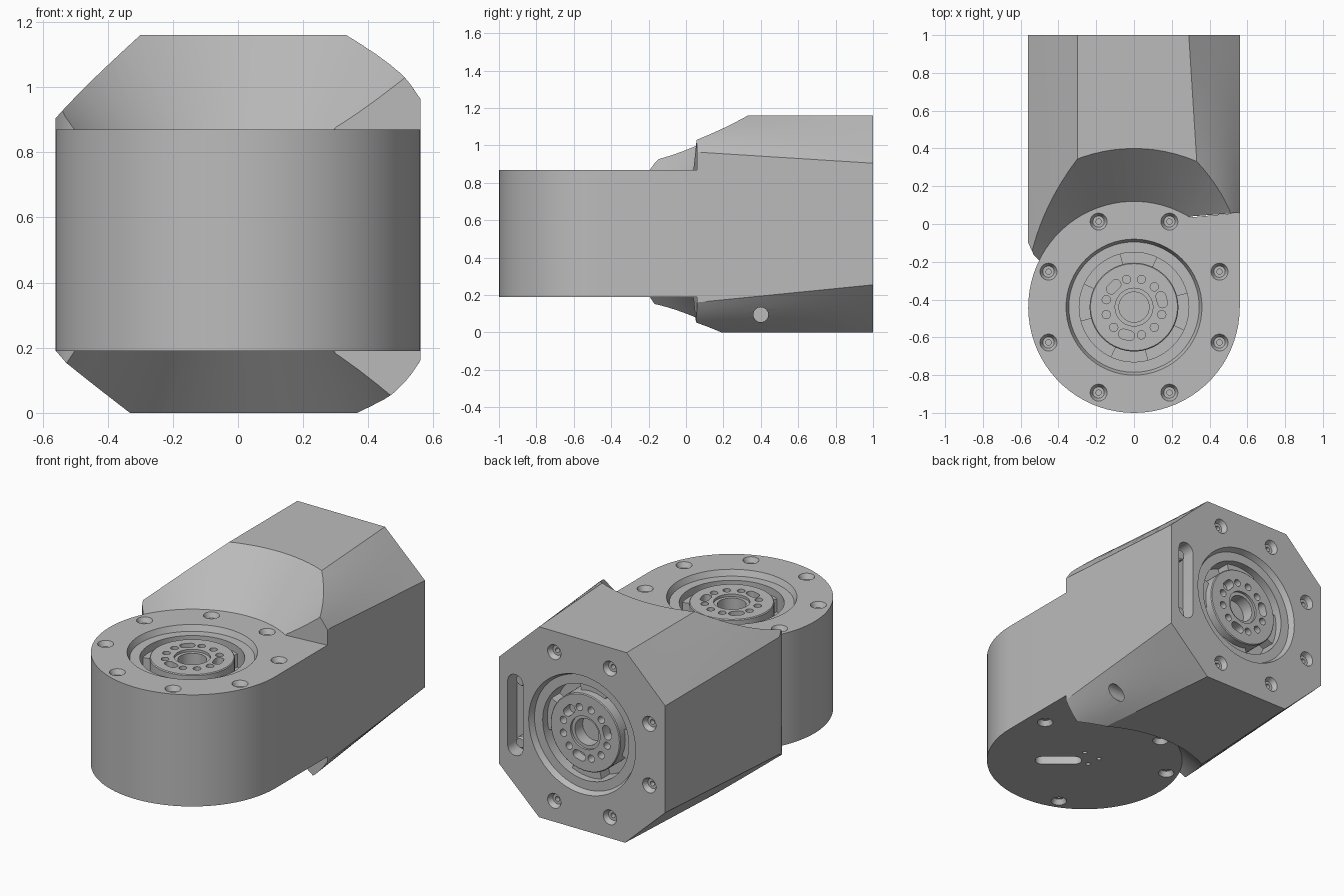
import bpy, bmesh
from math import sin, cos, pi, radians
from mathutils import Matrix, Vector

cube = bpy.data.objects.get("Cube")
if cube:
    bpy.data.objects.remove(cube, do_unlink=True)

grey = bpy.data.materials.new("machined_grey")
grey.use_nodes = True
grey.diffuse_color = (0.5, 0.5, 0.5, 1)
grey.node_tree.nodes["Principled BSDF"].inputs["Base Color"].default_value = (0.5, 0.5, 0.5, 1)

R = 0.56                 # half width and rounded end radius
LOW, HIGH = 0.19, 0.87   # height range of the rounded arm
TOP = 1.16


# ---- helpers ----
def loft(bm, rings, mat=Matrix()):
    """Closed solid through equal-length loops of points."""
    loops = [[bm.verts.new(mat @ Vector(p)) for p in ring] for ring in rings]
    n = len(loops[0])
    for a, b in zip(loops, loops[1:]):
        for i in range(n):
            j = (i + 1) % n
            bm.faces.new((a[i], a[j], b[j], b[i]))
    bm.faces.new(loops[0][::-1])
    bm.faces.new(loops[-1])


def lathe(bm, profile, mat=Matrix(), n=48):
    loft(bm, [[(r * cos(2 * pi * i / n), r * sin(2 * pi * i / n), z) for i in range(n)]
              for r, z in profile], mat)


def prism(bm, outline, z0, z1, mat=Matrix()):
    loft(bm, [[(x, y, z) for x, y in outline] for z in (z0, z1)], mat)


def slot_outline(length, radius, n=10):
    """Round-ended slot along x, centred."""
    pts = []
    for side, start in ((1, -pi / 2), (-1, pi / 2)):
        for i in range(n + 1):
            a = start + pi * i / n
            pts.append((side * length / 2 + radius * cos(a), radius * sin(a)))
    return pts


def make(name, bm):
    bmesh.ops.recalc_face_normals(bm, faces=bm.faces)
    mesh = bpy.data.meshes.new(name)
    bm.to_mesh(mesh)
    bm.free()
    mesh.materials.append(grey)
    obj = bpy.data.objects.new(name, mesh)
    bpy.context.collection.objects.link(obj)
    return obj


def activate(obj):
    bpy.ops.object.select_all(action='DESELECT')
    obj.select_set(True)
    bpy.context.view_layer.objects.active = obj


def boolean(obj, bm, operation='DIFFERENCE'):
    cutter = make("cutter", bm)
    cutter.hide_render = True
    mod = obj.modifiers.new("cut", 'BOOLEAN')
    mod.operation, mod.solver, mod.object = operation, 'EXACT', cutter
    activate(obj)
    bpy.ops.object.modifier_apply(modifier=mod.name)
    bpy.data.objects.remove(cutter, do_unlink=True)


def smooth(obj):
    activate(obj)
    bpy.ops.object.shade_smooth_by_angle(angle=radians(25))


def polar(r, degrees):
    a = radians(degrees)
    return Matrix.Translation((r * cos(a), r * sin(a), 0))


# ---- frames of the three machined faces, local z pointing outward ----
top_face = Matrix.Translation((0, -0.44, HIGH))
bottom_face = Matrix.Translation((0, -0.44, LOW)) @ Matrix.Rotation(pi, 4, 'X')
back_face = Matrix.Translation((0, 1, 0.58)) @ Matrix(
    ((-1, 0, 0, 0), (0, 0, 1, 0), (0, 1, 0, 0), (0, 0, 0, 1)))

BOLT = [(0.045, 0.02), (0.045, 0), (0.03, -0.03), (0.014, -0.03), (0.014, -0.06)]
RECESS = [(0.36, 0.02), (0.36, 0), (0.345, -0.035), (0.29, -0.035), (0.29, -0.16)]
BOLT_ANGLES = [22.5 + 45 * k for k in range(8)]


def bolts(bm, face, angles):
    for a in angles:
        lathe(bm, BOLT, face @ polar(0.49, a), 24)


# ---- rounded arm ----
arc = [radians(58 + (360 - 58) * i / 64) for i in range(65)]
outline = [(R * cos(a), -0.44 + R * sin(a)) for a in arc] + [(R, 0.06)]
bm = bmesh.new()
prism(bm, outline, LOW, HIGH)
arm = make("rounded_arm", bm)

bm = bmesh.new()
lathe(bm, RECESS, top_face, 64)
bolts(bm, top_face, BOLT_ANGLES)
bolts(bm, bottom_face, [-22.5, -112.5, -157.5, -247.5])
slot_turn = Matrix.Translation((0.115, 0.097, 0)) @ Matrix.Rotation(radians(40), 4, 'Z')
prism(bm, slot_outline(0.18, 0.043), -0.1, 0.02, bottom_face @ slot_turn)
for x, y in ((0.058, -0.07), (-0.05, -0.067), (-0.042, 0.02)):
    lathe(bm, [(0.013, 0.02), (0.013, -0.05)], bottom_face @ Matrix.Translation((x, y, 0)), 12)
boolean(arm, bm)
smooth(arm)


# ---- rear housing: chamfered box whose right corners swell toward the front ----
def corner(flat, edge, z_flat, bulge, n=6):
    """Points from the flat face to the side of one chamfered corner."""
    a, b = Vector((flat, z_flat)), Vector((R, edge))
    out = Vector((abs(edge - z_flat), (R - flat) * (1 if z_flat > 0.5 else -1))).normalized()
    return [a.lerp(b, i / n) + out * bulge * 4 * (i / n) * (1 - i / n) for i in range(n + 1)]


def section(y):
    t = (1 - y) / 0.95
    right_top = corner(0.29 + 0.06 * t, 0.905 + 0.06 * t, TOP, 0.02 * t)
    right_low = corner(0.29 + 0.09 * t, 0.255 - 0.095 * t, 0, 0.02 * t)
    left_top = corner(0.30, 0.905, TOP, 0.005 * t)
    left_low = corner(0.29 + 0.05 * t, 0.255 - 0.055 * t, 0, 0.005 * t)
    pts = [(p.x, y, p.y) for p in right_top + right_low[::-1]]
    return pts + [(-p.x, y, p.y) for p in left_low + left_top[::-1]]


bm = bmesh.new()
loft(bm, [section(1 - 1.2 * i / 8) for i in range(9)])
housing = make("rear_housing", bm)

# stepped front end, seen in plan
bm = bmesh.new()
prism(bm, [(-0.6, 1.1), (-0.6, -0.013), (-0.53, -0.165), (-0.5, -0.195), (0, -0.195),
           (0.3, 0.04), (R, 0.06), (0.6, 0.063), (0.6, 1.1)], -0.2, 1.4)
boolean(housing, bm, 'INTERSECT')

# conical clearance around the arm
bm = bmesh.new()
lathe(bm, [(0.80, -0.08), (0.55, 0.20), (0.55, 0.86), (0.95, 1.274)],
      Matrix.Translation((0, -0.44, 0)), 96)
boolean(housing, bm)

# rear recess, bolts, cable slot and side hole
bm = bmesh.new()
lathe(bm, RECESS, back_face, 64)
bolts(bm, back_face, [a for a in BOLT_ANGLES if abs(a - 180) > 30])
upright = Matrix.Translation((-0.45, 0, 0)) @ Matrix.Rotation(pi / 2, 4, 'Z')
prism(bm, slot_outline(0.39, 0.052), -0.09, 0.02, back_face @ upright)
lathe(bm, [(0.04, 0.2), (0.04, 0.7)],
      Matrix.Translation((0, 0.4, 0.095)) @ Matrix.Rotation(pi / 2, 4, 'Y'), 24)
boolean(housing, bm)
smooth(housing)

# ---- screws inside the cable slot ----
for label, dy in (("upper", 0.19), ("lower", -0.19)):
    bm = bmesh.new()
    lathe(bm, [(0.035, -0.1), (0.035, -0.06), (0.028, -0.05)],
          back_face @ Matrix.Translation((-0.45, dy, 0)), 20)
    smooth(make(label + "_slot_screw", bm))

# ---- output hubs with bolt circle, and spacer tabs in the gap ----
for label, face in (("top", top_face), ("back", back_face)):
    bm = bmesh.new()
    lathe(bm, [(0.235, -0.17), (0.235, -0.035), (0.23, -0.03)], face, 64)
    hub = make(label + "_hub", bm)
    bm = bmesh.new()
    lathe(bm, [(0.1, 0.01), (0.1, -0.045), (0.08, -0.045), (0.08, -0.12)], face)
    for k in range(12):
        angle = 15 + 30 * k
        place = face @ polar(0.152, angle)
        if k % 4 == 0:
            turn = Matrix.Rotation(radians(angle + 90), 4, 'Z')
            prism(bm, slot_outline(0.035, 0.026), -0.09, 0.01, place @ turn)
        else:
            lathe(bm, [(0.022, 0.01), (0.022, -0.08)], place, 16)
    boolean(hub, bm)
    smooth(hub)

    bm = bmesh.new()
    for start in (65, 155, 245, 335):
        angles = [radians(start + 5 * i) for i in range(9)]
        ring = [(0.295 * cos(a), 0.295 * sin(a)) for a in angles]
        ring += [(0.23 * cos(a), 0.23 * sin(a)) for a in angles[::-1]]
        prism(bm, ring, -0.17, -0.08, face)
    smooth(make(label + "_spacer_tabs", bm))
